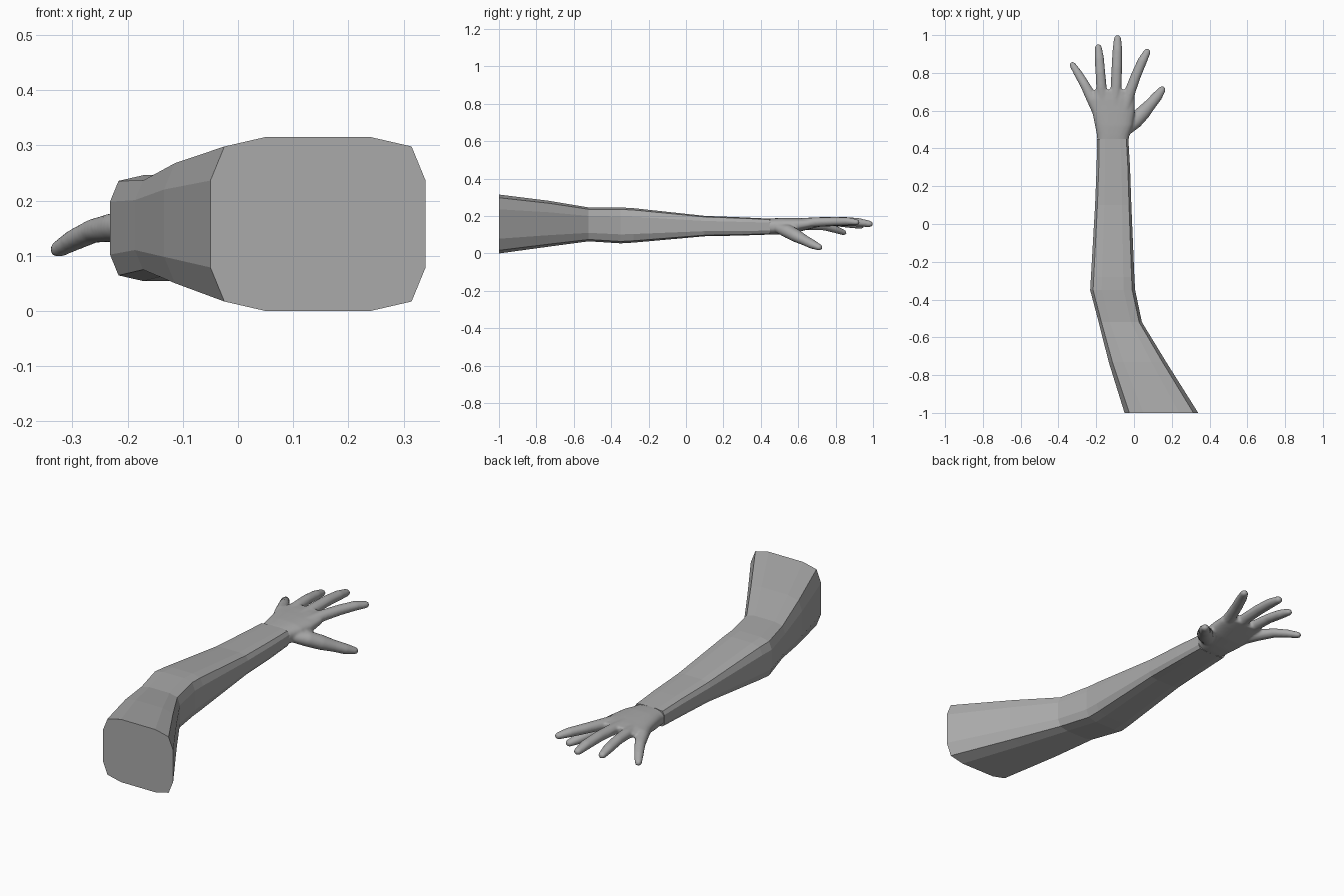
import bpy, bmesh, math
from mathutils import Vector

if "Cube" in bpy.data.objects:
    bpy.data.objects.remove(bpy.data.objects["Cube"])

skin = bpy.data.materials.new("grey skin")
skin.diffuse_color = (0.4, 0.4, 0.4, 1)
skin.use_nodes = True
skin.node_tree.nodes["Principled BSDF"].inputs["Base Color"].default_value = skin.diffuse_color


def loft(bm, rings):
    """Join equal-sized rings of points into a closed tube."""
    vs = [[bm.verts.new(p) for p in r] for r in rings]
    n = len(vs[0])
    for a, b in zip(vs, vs[1:]):
        for i in range(n):
            j = (i + 1) % n
            bm.faces.new((a[i], a[j], b[j], b[i]))
    bm.faces.new(vs[0])
    bm.faces.new(vs[-1])


def finish(bm, name, smooth):
    bmesh.ops.recalc_face_normals(bm, faces=bm.faces)
    me = bpy.data.meshes.new(name)
    for f in bm.faces:
        f.smooth = smooth
    bm.to_mesh(me)
    bm.free()
    me.materials.append(skin)
    ob = bpy.data.objects.new(name, me)
    bpy.context.collection.objects.link(ob)
    return ob


# Arm: chamfered twelve-sided section, as fractions of width and height
quarter = [(0, .25), (.065, .054), (.255, 0)]
section = ([(u, 1 - v) for u, v in quarter]
           + [(1 - u, 1 - v) for u, v in reversed(quarter)]
           + [(1 - u, v) for u, v in quarter]
           + [(u, v) for u, v in reversed(quarter)])
arm_rings = [  # y, left, right, bottom, top
    (-1.0, -.05, .34, 0, .315),
    (-.73, -.134, .17, .037, .281),
    (-.52, -.187, .042, .065, .246),
    (-.35, -.232, .006, .054, .246),
    (-.28, -.228, .002, .058, .242),
    (.10, -.206, -.014, .092, .201),
    (.30, -.198, -.021, .096, .193),
    (.45, -.195, -.03, .101, .186),
]
bm = bmesh.new()
loft(bm, [[(l + u * (r - l), y, b + v * (t - b)) for u, v in section]
          for y, l, r, b, t in arm_rings])
finish(bm, "arm", False)


# Hand: palm and digits lofted, then fused into one smooth skin
def squash(a, p=.75):
    return math.copysign(abs(a) ** p, a)


def digit(bm, path, n=16):
    pts = [Vector(p[:3]) for p in path]
    rad = [p[3] for p in path]
    # rounded tip
    t = (pts[-1] - pts[-2]).normalized()
    end, r = pts[-1].copy(), rad[-1]
    for a in (30, 60, 82):
        pts.append(end + t * r * math.sin(math.radians(a)))
        rad.append(r * math.cos(math.radians(a)))
    rings = []
    for i, (p, r) in enumerate(zip(pts, rad)):
        t = (pts[min(i + 1, len(pts) - 1)] - pts[max(i - 1, 0)]).normalized()
        side = t.cross(Vector((0, 0, 1))).normalized()
        up = side.cross(t)
        rings.append([p + side * r * math.cos(k * math.tau / n)
                      + up * r * .88 * math.sin(k * math.tau / n)
                      for k in range(n)])
    loft(bm, rings)


palm = [  # y, centre x, centre z, half width, half height
    (.425, -.113, .143, .080, .041),
    (.47, -.110, .144, .086, .044),
    (.52, -.106, .147, .100, .044),
    (.59, -.108, .152, .112, .039),
    (.66, -.110, .160, .115, .030),
    (.71, -.110, .165, .100, .022),
]
fingers = {
    "little": [(-.175, .56, .15, .03), (-.22, .66, .152, .031),
               (-.262, .74, .145, .025), (-.298, .80, .128, .022),
               (-.325, .842, .112, .017)],
    "ring": [(-.16, .62, .16, .03), (-.172, .72, .168, .028),
             (-.178, .80, .168, .026), (-.184, .88, .158, .025),
             (-.189, .933, .148, .019)],
    "middle": [(-.10, .62, .162, .032), (-.094, .74, .17, .029),
               (-.091, .83, .172, .028), (-.088, .92, .167, .026),
               (-.087, .98, .158, .02)],
    "index": [(-.05, .60, .16, .032), (-.018, .71, .168, .029),
              (.012, .79, .171, .027), (.045, .865, .172, .025),
              (.069, .91, .167, .019)],
    "thumb": [(-.05, .49, .138, .03), (.005, .545, .118, .041),
              (.048, .59, .094, .039), (.088, .635, .07, .031),
              (.122, .675, .049, .028), (.148, .71, .034, .02)],
}
bm = bmesh.new()
loft(bm, [[(cx + rx * squash(math.cos(k * math.tau / 32)), y,
            cz + rz * squash(math.sin(k * math.tau / 32))) for k in range(32)]
          for y, cx, cz, rx, rz in palm])
for path in fingers.values():
    digit(bm, path)
hand = finish(bm, "hand", True)
fuse = hand.modifiers.new("fuse", 'REMESH')
fuse.mode = 'VOXEL'
fuse.voxel_size = .006
fuse.use_smooth_shade = True
soften = hand.modifiers.new("soften", 'SMOOTH')
soften.factor = .5
soften.iterations = 5
